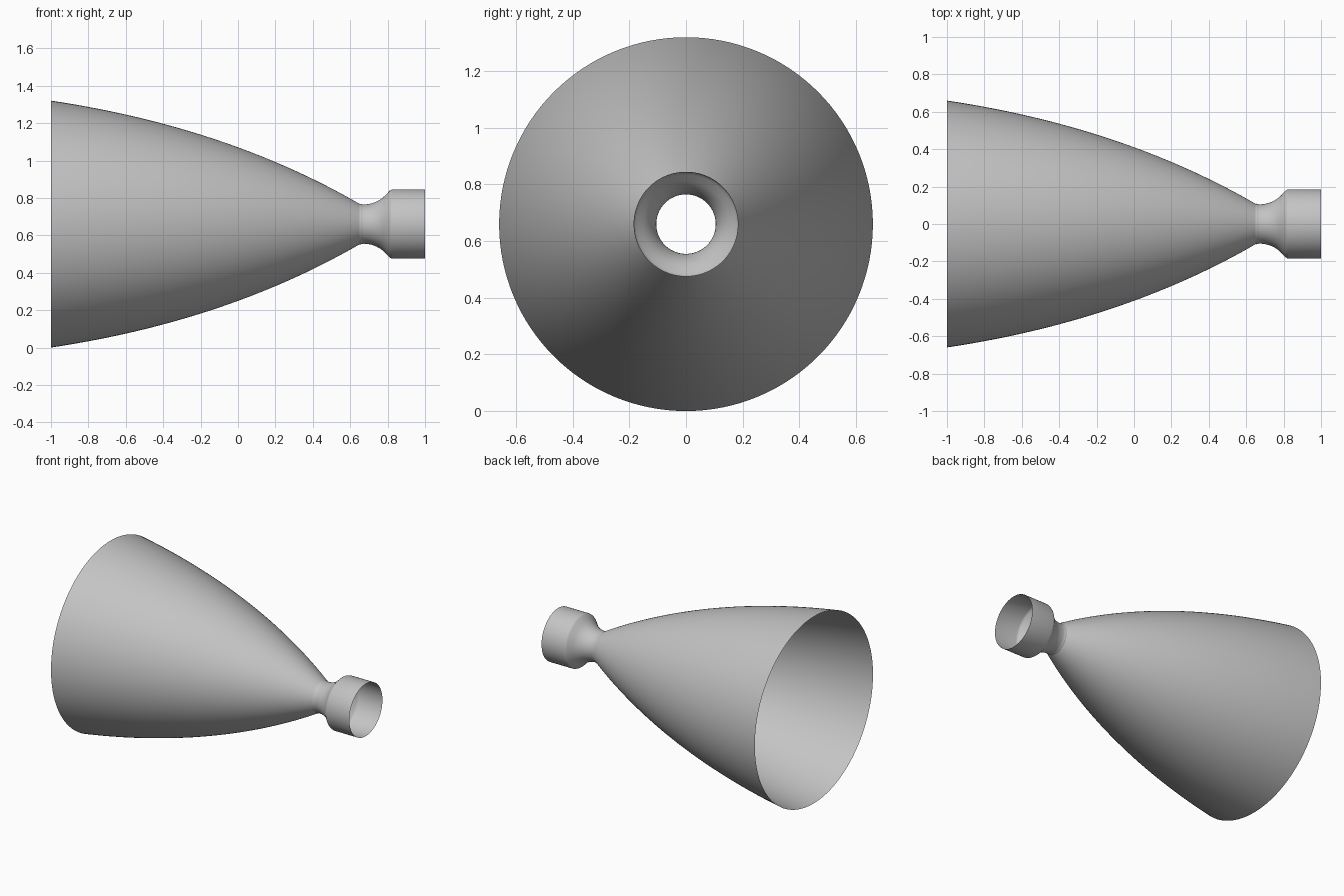
import bpy, bmesh, math
from mathutils import Vector, Matrix

if "Cube" in bpy.data.objects:
    bpy.data.objects.remove(bpy.data.objects["Cube"])

AXIS_Z = 0.66
SEGMENTS = 128

metal = bpy.data.materials.new("grey metal")
metal.diffuse_color = (0.55, 0.55, 0.55, 1)
metal.use_nodes = True
metal.node_tree.nodes["Principled BSDF"].inputs["Base Color"].default_value = metal.diffuse_color


def revolve(name, profile):
    """Turn an open (x, radius) profile around the nozzle axis into a thin shell."""
    bm = bmesh.new()
    verts = [bm.verts.new((x, 0, r)) for x, r in profile]
    edges = [bm.edges.new(pair) for pair in zip(verts, verts[1:])]
    bmesh.ops.spin(bm, geom=verts + edges, cent=(0, 0, 0), axis=(1, 0, 0),
                   angle=math.tau, steps=SEGMENTS, use_duplicate=False)
    bmesh.ops.remove_doubles(bm, verts=bm.verts, dist=1e-5)
    # Normals face away from the axis
    bm.normal_update()
    for f in bm.faces:
        c = f.calc_center_median()
        if f.normal.dot(Vector((0, c.y, c.z))) < 0:
            f.normal_flip()
    bmesh.ops.transform(bm, matrix=Matrix.Translation((0, 0, AXIS_Z)), verts=bm.verts)
    mesh = bpy.data.meshes.new(name)
    bm.to_mesh(mesh)
    bm.free()
    mesh.materials.append(metal)
    ob = bpy.data.objects.new(name, mesh)
    bpy.context.collection.objects.link(ob)
    bpy.context.view_layer.objects.active = ob
    ob.select_set(True)
    bpy.ops.object.shade_smooth_by_angle(angle=math.radians(30))
    ob.select_set(False)
    return ob


def arc(cx, cr, radius, start, end, steps):
    """Arc points; the angle is measured from straight towards the axis."""
    angles = [math.radians(start + (end - start) * i / steps) for i in range(steps + 1)]
    return [(cx + radius * math.sin(a), cr - radius * math.cos(a)) for a in angles]


# Bell: parabola from the wide exit to the throat
exit_pt, control, throat = Vector((-1, 0.66)), Vector((-0.06, 0.519)), Vector((0.65, 0.108))
bell = []
for i in range(41):
    t = i / 40
    p = exit_pt * (1 - t) ** 2 + control * 2 * t * (1 - t) + throat * t * t
    bell.append((p.x, p.y))
revolve("nozzle_bell", bell)

# Throat: small downstream arc, then a larger arc opening at 45 degrees
throat_arc = arc(0.672, 0.145, 0.04, -30, 0, 5)[1:-1] + arc(0.672, 0.265, 0.16, 0, 45, 14)
# Chamber: rounded shoulder and straight tube with an open end
shoulder = [(0.806, 0.173), (0.812, 0.179), (0.818, 0.183), (0.826, 0.185)]
revolve("throat_and_chamber", [bell[-1]] + throat_arc + shoulder + [(1, 0.185)])
